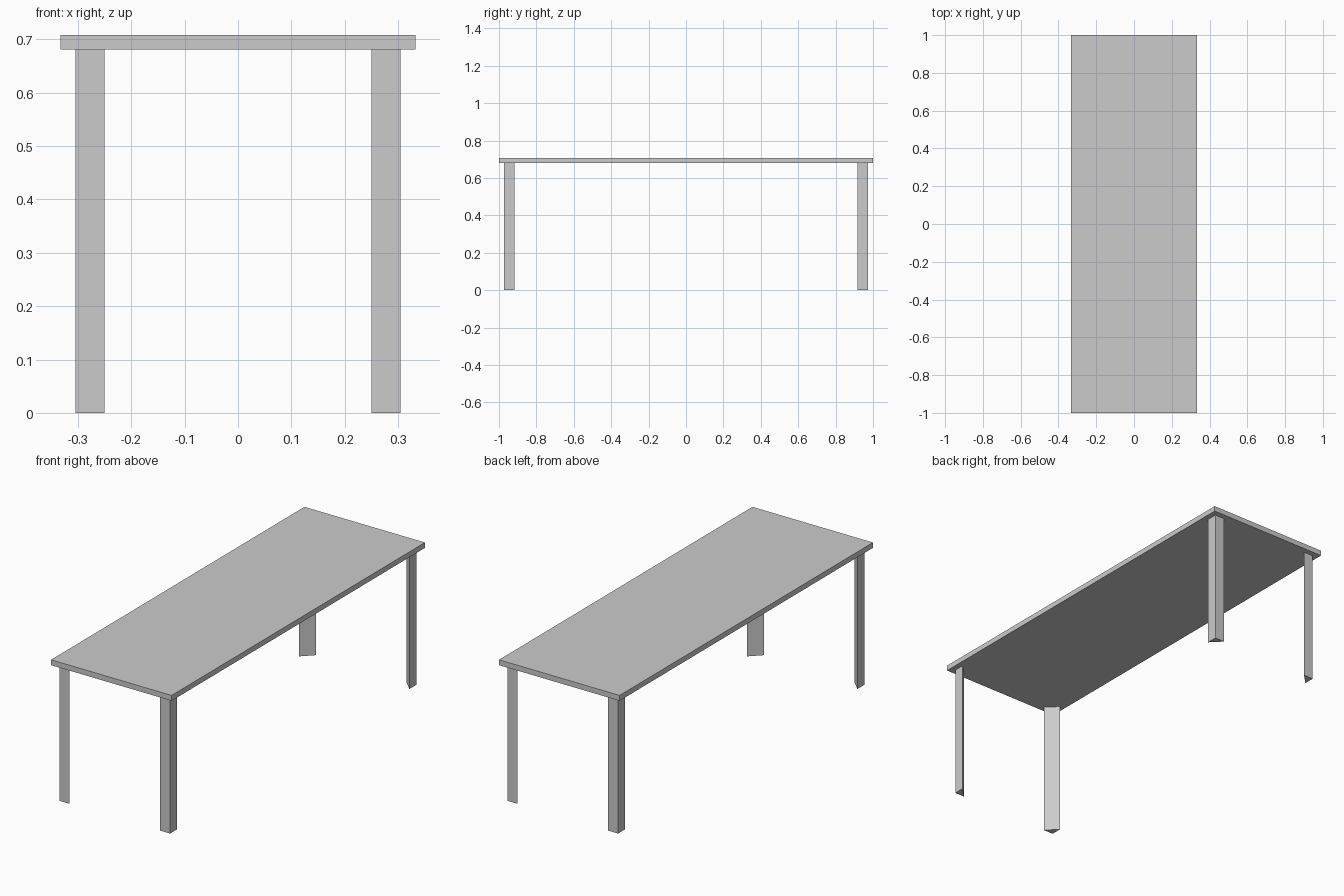
import bpy, bmesh

if "Cube" in bpy.data.objects:
    bpy.data.objects.remove(bpy.data.objects["Cube"])

TOP_Z, UNDER_Z = 0.708, 0.681
HALF_X, HALF_Y = 0.333, 1.0
INSET, LEG = 0.028, 0.055


def prism(name, outline, z0, z1):
    """Extrude a flat outline from z0 up to z1."""
    bm = bmesh.new()
    face = bm.faces.new([bm.verts.new((x, y, z0)) for x, y in outline])
    ext = bmesh.ops.extrude_face_region(bm, geom=[face])
    verts = [g for g in ext["geom"] if isinstance(g, bmesh.types.BMVert)]
    bmesh.ops.translate(bm, verts=verts, vec=(0, 0, z1 - z0))
    bmesh.ops.recalc_face_normals(bm, faces=bm.faces)
    mesh = bpy.data.meshes.new(name)
    bm.to_mesh(mesh)
    bm.free()
    obj = bpy.data.objects.new(name, mesh)
    bpy.context.collection.objects.link(obj)
    return obj


# Tabletop slab
prism("tabletop", [(-HALF_X, -HALF_Y), (HALF_X, -HALF_Y),
                   (HALF_X, HALF_Y), (-HALF_X, HALF_Y)], UNDER_Z, TOP_Z)

# Triangular legs, right angle at the outer corner, diagonal face inward
for sx, side in ((-1, "left"), (1, "right")):
    for sy, end in ((-1, "front"), (1, "back")):
        x, y = sx * (HALF_X - INSET), sy * (HALF_Y - INSET)
        prism(f"{end}_{side}_leg",
              [(x, y), (x - sx * LEG, y), (x, y - sy * LEG)], 0, UNDER_Z)
